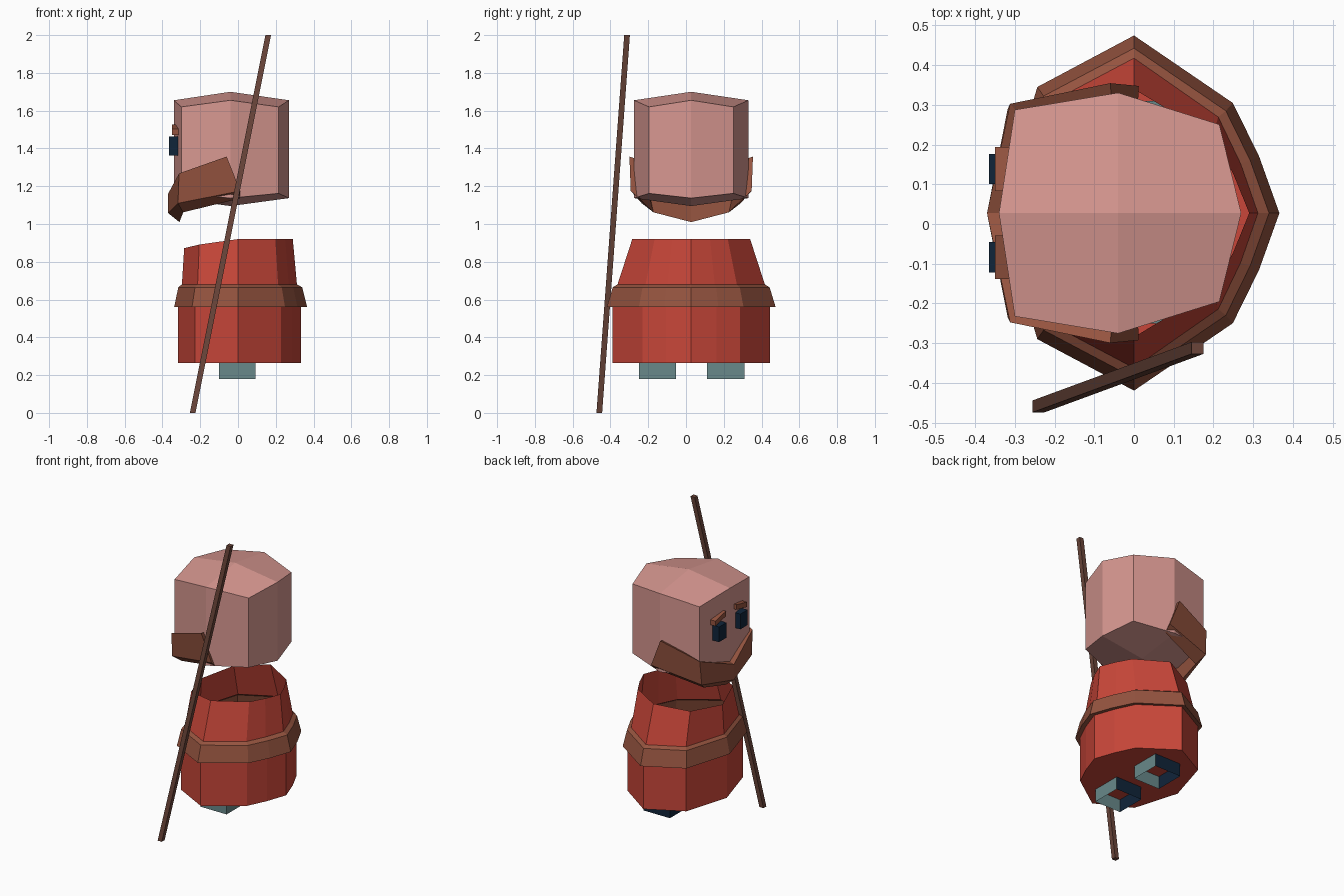
import bpy, bmesh
from mathutils import Vector

if "Cube" in bpy.data.objects:
    bpy.data.objects.remove(bpy.data.objects["Cube"])

CY = 0.0275  # symmetry plane of the figure (it looks towards -x)


def mat(name, rgb):
    m = bpy.data.materials.new(name)
    m.diffuse_color = (*rgb, 1)
    m.use_nodes = True
    m.node_tree.nodes["Principled BSDF"].inputs["Base Color"].default_value = m.diffuse_color
    return m


SKIN = mat("skin", (0.68, 0.31, 0.28))
RED = mat("red cloth", (0.58, 0.062, 0.041))
BROWN = mat("leather brown", (0.30, 0.088, 0.05))
WOOD = mat("dark wood", (0.145, 0.06, 0.042))
TEAL = mat("grey teal", (0.14, 0.25, 0.255))
NAVY = mat("navy", (0.005, 0.018, 0.042))


def loft(name, rings, mats, rule=None, closed=True, cap_lo=False, cap_hi=False, apex=None, wrap=True):
    """Join rings of points; apex = (low point, high point) quad-fan caps."""
    bm = bmesh.new()
    vs = [[bm.verts.new(p) for p in r] for r in rings]
    n = len(rings[0])
    for i in range(len(rings) - 1):
        for j in range(n if wrap else n - 1):
            k = (j + 1) % n
            f = bm.faces.new((vs[i][j], vs[i][k], vs[i + 1][k], vs[i + 1][j]))
            f.material_index = rule(i) if rule else 0
    if cap_lo:
        bm.faces.new(vs[0])
    if cap_hi:
        bm.faces.new(vs[-1])
    if apex:
        for row, p in ((vs[0], apex[0]), (vs[-1], apex[1])):
            c = bm.verts.new(p)
            for j in range(0, n, 2):
                bm.faces.new((c, row[j], row[j + 1], row[(j + 2) % n]))
    bmesh.ops.recalc_face_normals(bm, faces=bm.faces)
    return finish(name, bm, mats)


def finish(name, bm, mats):
    me = bpy.data.meshes.new(name)
    bm.to_mesh(me)
    bm.free()
    for m in mats:
        me.materials.append(m)
    ob = bpy.data.objects.new(name, me)
    bpy.context.collection.objects.link(ob)
    return ob


def mirrored(half):
    """Half outline from -x tip to +x tip, completed across the symmetry plane."""
    full = half + [(x, -y, z) for x, y, z in half[-2:0:-1]]
    return [(x, y + CY, z) for x, y, z in full]


def box(name, lo, hi, m, tilt=0):
    """Axis-aligned box; tilt lifts its +y side."""
    rings = [[(x, y, z + (tilt if y == hi[1] else -tilt))
              for x, y in ((lo[0], lo[1]), (hi[0], lo[1]), (hi[0], hi[1]), (lo[0], hi[1]))]
             for z in (lo[2], hi[2])]
    return loft(name, rings, [m], cap_lo=True, cap_hi=True)


# head: eight-sided block with shallow pyramidal ends
def head_ring(mid, corner):
    return mirrored([(-0.34, 0, mid), (-0.30, 0.26, corner), (-0.04, 0.303, mid),
                     (0.215, 0.223, corner), (0.27, 0, mid)])


head = loft("head", [head_ring(1.137, 1.162), head_ring(1.655, 1.62)], [SKIN],
            apex=((-0.04, CY, 1.095), (-0.04, CY, 1.70)))


# body: hollow barrel with a belt band
def body_ring(xl, xr, yh, z, dip=0):
    return mirrored([(-xl, 0, z - dip), (-0.72 * xl, 0.71 * yh, z - dip * 0.6), (0, yh, z),
                     (0.68 * xr, 0.62 * yh, z), (0.86 * xr, 0.32 * yh, z), (xr, 0, z)])


rings = [body_ring(0.317, 0.333, 0.417, 0.265),
         body_ring(0.317, 0.333, 0.417, 0.565),
         body_ring(0.338, 0.366, 0.447, 0.56),
         body_ring(0.316, 0.34, 0.415, 0.665),
         body_ring(0.297, 0.312, 0.39, 0.68),
         body_ring(0.285, 0.29, 0.312, 0.92, 0.048)]
body = loft("tunic_and_belt", rings, [RED, BROWN],
            rule=lambda i: 1 if i in (1, 2, 3) else 0, cap_lo=True)

# legs: open square tubes running up through the tunic floor
for name, y0, y1 in (("right_leg", 0.112, 0.31), ("left_leg", -0.25, -0.052)):
    sq = [(-0.10, y0), (0.092, y0), (0.092, y1), (-0.10, y1)]
    leg = loft(name, [[(x, y, z) for x, y in sq] for z in (0.18, 0.36)], [TEAL, NAVY], cap_hi=True)
    for p in leg.data.polygons:  # back and leading sides are navy
        c = p.center
        if p.index in (2, 3):
            p.material_index = 1

# beard: strap swept ear to chin to ear; section = outer top, outer low, inner low, inner top
ear = [(-0.06, 0.327, 1.357), (0.012, 0.32, 1.175), (0.01, 0.275, 1.135), (-0.055, 0.275, 1.34)]
jaw = [(-0.312, 0.275, 1.268), (-0.318, 0.262, 1.11), (-0.29, 0.20, 1.062), (-0.28, 0.24, 1.25)]
chin = [(-0.37, 0, 1.16), (-0.37, 0, 1.058), (-0.31, 0, 1.01), (-0.32, 0, 1.18)]
path = [ear, jaw, chin] + [[(x, -y, z) for x, y, z in s] for s in (jaw, ear)]
path = [[(x, y + CY, z) for x, y, z in s] for s in path]
loft("beard", path, [BROWN], cap_lo=True, cap_hi=True)

# eyes and eyebrows
for side, s in (("right", 1), ("left", -1)):
    c = CY + s * 0.111
    box(side + "_eye", (-0.365, c - 0.038, 1.362), (-0.315, c + 0.038, 1.462), NAVY)
    box(side + "_eyebrow", (-0.35, c - 0.055, 1.482), (-0.305, c + 0.055, 1.515), BROWN, -s * 0.012)

# staff: thin square pole leaning across the front
a, b = Vector((-0.24, -0.459, 0)), Vector((0.16, -0.312, 2))
h = 0.015
loft("staff", [[(p.x + dx, p.y + dy, p.z) for dx, dy in ((-h, -h), (h, -h), (h, h), (-h, h))]
               for p in (a, b)], [WOOD], cap_lo=True, cap_hi=True)
